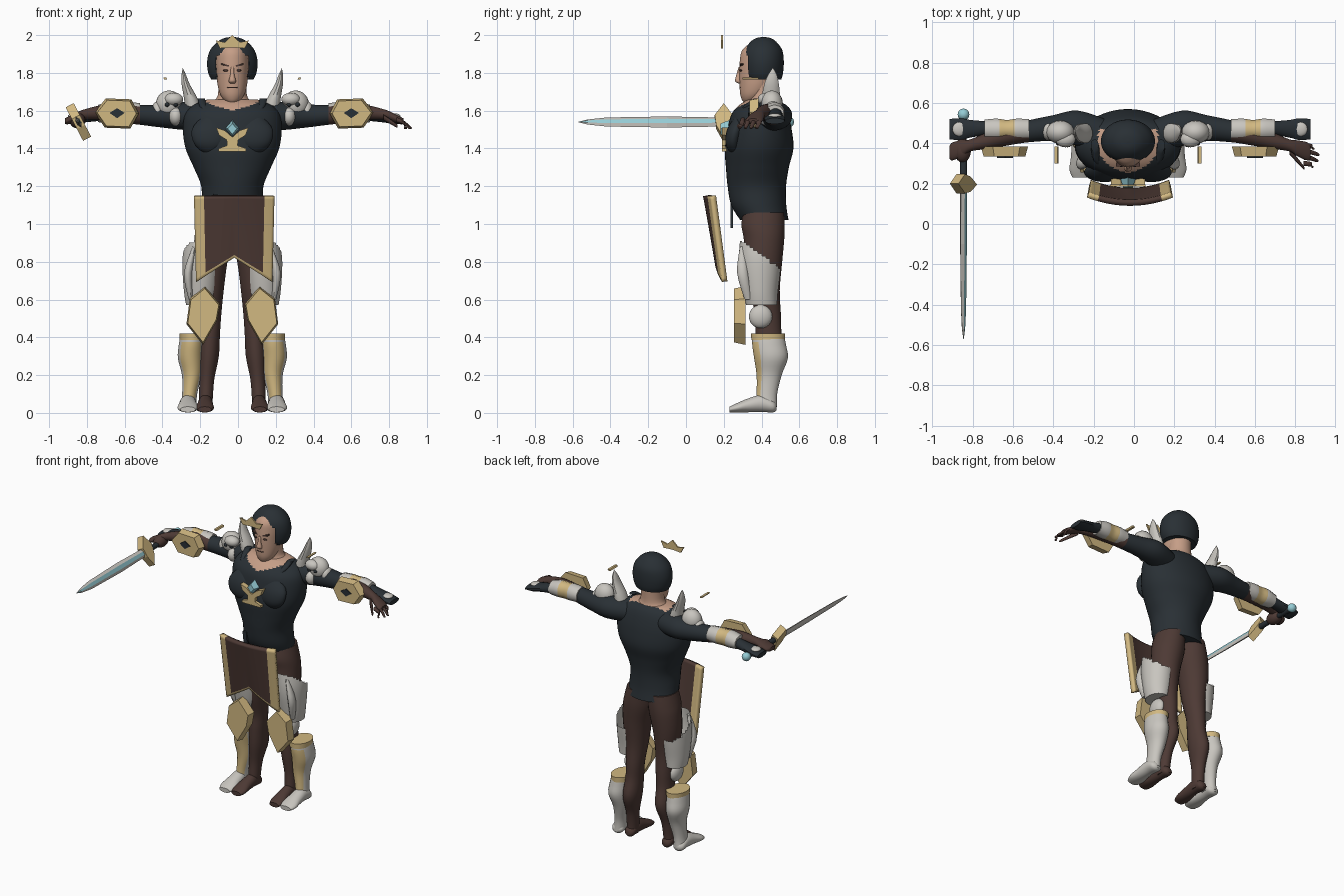
import bpy, bmesh, math
from mathutils import Vector

C = -0.03   # body centre line
A = -0.02   # arm centre line


def mat(name, r, g, b):
    m = bpy.data.materials.new(name)
    m.diffuse_color = (r, g, b, 1)
    return m


DARK = mat("dark slate", 0.022, 0.029, 0.035)
BROWN = mat("dark brown", 0.075, 0.042, 0.035)
WHITE = mat("pale plate", 0.58, 0.56, 0.52)
GOLD = mat("gold", 0.64, 0.48, 0.22)
SKIN = mat("skin", 0.56, 0.34, 0.24)
CYAN = mat("cyan gem", 0.30, 0.60, 0.66)


def finish(name, bm, mats, rule=None, smooth=True):
    bmesh.ops.recalc_face_normals(bm, faces=bm.faces)
    bm.normal_update()
    for f in bm.faces:
        f.smooth = smooth
        if rule:
            f.material_index = rule(f.calc_center_median(), f.normal)
    me = bpy.data.meshes.new(name)
    bm.to_mesh(me)
    bm.free()
    ob = bpy.data.objects.new(name, me)
    bpy.context.collection.objects.link(ob)
    for m in mats:
        me.materials.append(m)
    if smooth:
        bpy.ops.object.select_all(action='DESELECT')
        ob.select_set(True)
        bpy.context.view_layer.objects.active = ob
        bpy.ops.object.shade_smooth_by_angle(angle=math.radians(40))
    return ob


def loft(name, axis, pts, mats, rule=None, s=1, c=C, n=24, sub=4, drop=None):
    """Smooth tube of ellipses; each point is (along, centre a, centre b, radius a, radius b)."""
    rows = []
    for i in range(len(pts) - 1):
        q = [Vector(pts[max(0, min(len(pts) - 1, i + k))]) for k in (-1, 0, 1, 2)]
        for j in range(sub):
            t = j / sub
            rows.append(0.5 * (2 * q[1] + (q[2] - q[0]) * t + (2 * q[0] - 5 * q[1] + 4 * q[2] - q[3]) * t * t
                               + (3 * q[1] - q[0] - 3 * q[2] + q[3]) * t ** 3))
    rows.append(Vector(pts[-1]))
    bm = bmesh.new()
    rings = []
    for p, a, b, ra, rb in rows:
        ring = []
        for k in range(n):
            t = 2 * math.pi * (k + 0.5) / n
            co = [a + max(ra, .001) * math.cos(t), b + max(rb, .001) * math.sin(t)]
            co.insert(axis, p)
            ring.append(bm.verts.new((c + s * co[0], co[1], co[2])))
        rings.append(ring)
    for r0, r1 in zip(rings, rings[1:]):
        for k in range(n):
            bm.faces.new((r0[k], r0[(k + 1) % n], r1[(k + 1) % n], r1[k]))
    bm.faces.new(rings[0])
    bm.faces.new(rings[-1])
    if drop:
        bmesh.ops.delete(bm, geom=[f for f in bm.faces if drop(f.calc_center_median())], context='FACES')
    return finish(name, bm, mats, rule)


def ball(name, x, y, z, r, m, s=1, c=C):
    bm = bmesh.new()
    bmesh.ops.create_uvsphere(bm, u_segments=20, v_segments=12, radius=1)
    for v in bm.verts:
        v.co = (c + s * (x + v.co.x * r[0]), y + v.co.y * r[1], z + v.co.z * r[2])
    return finish(name, bm, [m])


def plate(name, outline, y0, y1, m, s=1, c=C, taper=1.0):
    """Flat outline in x and z, given thickness in y; the front can be narrower."""
    bm = bmesh.new()
    mx = sum(p[0] for p in outline) / len(outline)
    mz = sum(p[1] for p in outline) / len(outline)
    fr = [bm.verts.new((c + s * (mx + (x - mx) * taper), y0, mz + (z - mz) * taper)) for x, z in outline]
    bk = [bm.verts.new((c + s * x, y1, z)) for x, z in outline]
    n = len(outline)
    bm.faces.new(fr)
    bm.faces.new(bk[::-1])
    for i in range(n):
        bm.faces.new((fr[i], fr[(i + 1) % n], bk[(i + 1) % n], bk[i]))
    return finish(name, bm, [m], smooth=False)


# Shirt with a bare neckline
loft("shirt", 2, [(1.02, 0, .415, .168, .128), (1.1, 0, .385, .165, .146), (1.2, 0, .375, .165, .155),
                  (1.3, 0, .378, .205, .167), (1.4, 0, .387, .248, .182), (1.5, 0, .39, .262, .17),
                  (1.58, 0, .39, .25, .15), (1.63, 0, .40, .205, .118), (1.66, 0, .41, .13, .08)],
     [DARK, SKIN], lambda p, n: int(p.z > 1.595 + abs(p.x - C) * .35 and abs(p.x - C) < .15 and p.y < .47),
     n=48, sub=6)
# Raised shirt seams
for s in (1, -1):
    loft("shirt_panel", 2, [(1.36, .11, .27, .02, .02), (1.42, .115, .25, .085, .04),
                            (1.5, .115, .262, .1, .045), (1.57, .11, .29, .05, .03)], [DARK], s=s)
    loft("collar_ridge", 2, [(1.56, .10, .285, .02, .02), (1.62, .15, .325, .022, .025),
                             (1.665, .165, .39, .02, .03)], [DARK], s=s, n=12)
plate("hanging_strap", [(-.1, 1.16), (-.07, 1.16), (-.06, .98), (-.08, .98)], .235, .25, DARK)

# Head, neck and face
loft("neck", 2, [(1.58, 0, .41, .15, .09), (1.635, 0, .415, .115, .085), (1.68, 0, .41, .078, .075),
                 (1.78, 0, .41, .075, .075)], [SKIN])
loft("head", 2, [(1.645, 0, .33, .025, .025), (1.66, 0, .343, .046, .048), (1.69, 0, .36, .066, .074),
                 (1.74, 0, .375, .079, .092), (1.8, 0, .385, .084, .104), (1.86, 0, .39, .086, .106),
                 (1.92, 0, .395, .078, .098), (1.965, 0, .4, .04, .05)], [SKIN], n=32)
loft("nose", 2, [(1.745, 0, .285, .014, .01), (1.757, 0, .277, .02, .018), (1.79, 0, .28, .011, .014),
                 (1.83, 0, .288, .009, .01)], [SKIN], n=12)
ball("mouth", 0, .289, 1.723, (.028, .007, .005), BROWN)
for s in (1, -1):
    ball("eye", .034, .29, 1.813, (.015, .007, .006), BROWN, s)
    plate("eyebrow", [(.014, 1.83), (.06, 1.844), (.06, 1.851), (.014, 1.84)], .285, .305, BROWN, s)
loft("helmet", 2, [(1.765, 0, .41, .112, .095), (1.8, 0, .41, .128, .104), (1.86, 0, .41, .134, .108),
                   (1.92, 0, .41, .118, .1), (1.965, 0, .41, .078, .068), (1.985, 0, .41, .04, .036),
                   (1.99, 0, .41, .0, .0)], [DARK], n=40,
     drop=lambda p: p.y < .36 and abs(p.x - C) < .084 and p.z < 1.925 - abs(p.x - C) * .4)
plate("tiara", [(-.088, 1.972), (-.04, 1.962), (0, 2.0), (.04, 1.962), (.088, 1.972), (.065, 1.93),
                (0, 1.935), (-.065, 1.93)], .185, .195, GOLD)

# Chest emblem
plate("emblem", [(-.085, 1.51), (-.04, 1.495), (0, 1.46), (.04, 1.495), (.085, 1.51), (.07, 1.47),
                 (.03, 1.445), (.028, 1.415), (.072, 1.4), (.072, 1.385), (-.072, 1.385), (-.072, 1.4),
                 (-.028, 1.415), (-.03, 1.445), (-.07, 1.47)], .19, .235, GOLD)
plate("emblem_gem", [(-.04, 1.505), (0, 1.55), (.04, 1.505), (0, 1.455)], .182, .23, CYAN, taper=.6)

# Curved apron with a gold border
bm = bmesh.new()
NU, NV = 32, 24
grid = []
for i in range(NU + 1):
    u = 2 * i / NU - 1
    low = .825 - .13 * abs(u)
    grid.append([bm.verts.new((-.02 + u * (.208 - .01 * j / NV), .105 + .04 * u * u + .06 * j / NV,
                               1.15 + (low - 1.15) * j / NV)) for j in range(NV + 1)])
for i in range(NU):
    for j in range(NV):
        f = bm.faces.new((grid[i][j], grid[i + 1][j], grid[i + 1][j + 1], grid[i][j + 1]))
        f.material_index = int(i < 4 or i >= NU - 4 or j == NV - 1)
apron = finish("apron", bm, [BROWN, GOLD])
sol = apron.modifiers.new("thickness", 'SOLIDIFY')
sol.thickness = .03
sol.offset = 0

for s, side in ((1, "left_"), (-1, "right_")):
    # Leg and foot
    loft(side + "leg", 2, [(1.06, .08, .41, .09, .11), (.99, .09, .408, .1, .115), (.92, .1, .413, .102, .108),
                           (.8, .115, .41, .09, .1), (.65, .115, .415, .07, .082), (.52, .115, .435, .057, .068),
                           (.42, .118, .437, .053, .07), (.3, .125, .45, .054, .08), (.18, .135, .435, .04, .052),
                           (.08, .14, .425, .037, .045), (.02, .142, .425, .035, .045)], [BROWN], s=s)
    foot = [(.48, .142, .03, .015, .015), (.46, .142, .035, .035, .033), (.4, .142, .05, .038, .045),
            (.33, .144, .04, .042, .037), (.27, .146, .027, .048, .025), (.23, .146, .018, .035, .015)]
    loft(side + "foot", 1, foot, [BROWN], s=s)
    # Boot set outside the leg, with gold front and rim
    loft(side + "boot", 2, [(.41, .213, .435, .062, .085), (.36, .218, .44, .066, .09), (.29, .222, .45, .067, .09),
                            (.2, .215, .44, .052, .067), (.1, .226, .428, .04, .055), (.03, .232, .425, .042, .058)],
         [WHITE, GOLD], lambda p, n: int(n.y < -.55 and .07 < p.z < .37), s=s)
    loft(side + "boot_rim", 2, [(.385, .213, .435, .066, .09), (.42, .213, .435, .067, .091)], [GOLD], s=s, sub=1)
    loft(side + "boot_foot", 1, [(p, .235, z, ra * 1.15, rb) for p, a, z, ra, rb in foot], [WHITE], s=s)
    # Thigh guard, cut lower at the back
    loft(side + "thigh_guard", 2, [(.57, .175, .40, .07, .082), (.64, .168, .395, .088, .092),
                                   (.75, .166, .392, .098, .108), (.83, .166, .392, .097, .112),
                                   (.91, .16, .385, .088, .1)], [WHITE], s=s, n=32, sub=6,
         drop=lambda p: p.z > .92 - (p.y - .28) * .7)
    loft(side + "thigh_ridge", 2, [(.6, .22, .33, .012, .02), (.74, .235, .3, .022, .03),
                                   (.88, .2, .3, .01, .015)], [WHITE], s=s, n=12)
    ball(side + "knee_side", .172, .395, .51, (.035, .062, .062), WHITE, s)
    # Knee pad
    plate(side + "knee_pad", [(.145, .67), (.225, .605), (.243, .47), (.155, .36), (.08, .49), (.065, .575)],
          .255, .315, GOLD, s, taper=.92)

    # Sleeve and forearm
    loft(side + "arm", 0, [(.12, .43, 1.565, .09, .075), (.26, .475, 1.572, .088, .075), (.38, .475, 1.572, .065, .062),
                           (.5, .46, 1.578, .055, .053), (.6, .44, 1.587, .05, .05), (.7, .415, 1.59, .042, .04),
                           (.79, .39, 1.58, .03, .028), (.83, .375, 1.568, .04, .025), (.88, .36, 1.548, .045, .02),
                           (.895, .355, 1.545, .03, .014)], [DARK, BROWN], lambda p, n: int(abs(p.x - A) > .5), s, A)
    # Shoulder guard with horn and eye sockets
    ball(side + "shoulder_guard", .335, .455, 1.635, (.07, .058, .072), WHITE, s)
    ball(side + "shoulder_brow", .31, .42, 1.66, (.05, .04, .035), WHITE, s)
    ball(side + "shoulder_jaw", .30, .43, 1.57, (.038, .05, .05), WHITE, s)
    ball(side + "shoulder_spur", .395, .46, 1.60, (.032, .045, .05), WHITE, s)
    for x in (.3, .345):
        ball(side + "socket", x, .402, 1.632, (.013, .014, .012), DARK, s)
    loft(side + "horn", 2, [(1.6, .205, .45, .045, .05), (1.67, .222, .45, .036, .05), (1.74, .247, .453, .022, .04),
                            (1.79, .257, .458, .012, .024), (1.825, .262, .46, 0, .002)], [WHITE], s=s, n=12)
    plate(side + "loose_trim", [(.36, 1.765), (.365, 1.775), (.35, 1.775), (.345, 1.765)], .3, .385, GOLD, s)
    # Bracer, gauntlet and forearm shield
    loft(side + "bracer", 0, [(.5, .468, 1.59, .054, .05), (.56, .468, 1.59, .057, .056), (.61, .468, 1.59, .05, .056),
                              (.66, .468, 1.59, .057, .056), (.72, .468, 1.585, .052, .046)],
         [WHITE, GOLD], lambda p, n: int(abs(abs(p.x - A) - .61) < .04), s, A, n=10)
    loft(side + "gauntlet", 0, [(.71, .475, 1.58, .035, .035), (.79, .472, 1.565, .045, .028),
                                (.84, .47, 1.555, .056, .026), (.895, .47, 1.545, .052, .016)],
         [DARK], None, s, A, n=12)
    ball(side + "gauntlet_plate", .845, .47, 1.572, (.035, .035, .014), WHITE, s, A)
    hexa = [(.505, 1.585), (.545, 1.66), (.68, 1.665), (.74, 1.59), (.685, 1.51), (.55, 1.505)]
    plate(side + "arm_shield", hexa, .335, .385, GOLD, s, A, taper=.88)
    plate(side + "shield_gem", [(.58, 1.588), (.62, 1.613), (.66, 1.588), (.62, 1.56)], .328, .336, DARK, s, A)

# Open hand: four fingers and a thumb
for i in range(4):
    y = .395 - .03 * i
    tip = (.915, .94, .935, .91)[i]
    loft("finger", 0, [(.86, y - .004, 1.552, .013, .013), (.9, y - .01, 1.535, .012, .011),
                       (tip - .01, y - .02, 1.512, .009, .009), (tip, y - .022, 1.508, .003, .003)],
         [BROWN], c=A, n=10)
loft("thumb", 0, [(.79, .36, 1.565, .016, .015), (.83, .315, 1.54, .014, .013), (.86, .28, 1.52, .009, .009),
                  (.865, .275, 1.517, .003, .003)], [BROWN], c=A, n=10)
# Fist around the sword grip
ball("fist", .83, .365, 1.548, (.042, .06, .042), BROWN, -1, A)

# Sword, modelled upright then tilted around its length
TILT, SX, SZ = -.48, -.845, 1.54


def tilt(ob):
    ob.rotation_euler = (0, TILT, 0)
    ob.location = (SX, 0, SZ)


bm = bmesh.new()
rings = []
for y, w, t in ((.18, .027, .013), (-.1, .033, .012), (-.42, .027, .009), (-.52, .015, .006), (-.57, .001, .001)):
    rings.append([bm.verts.new((x * t, y, z * w)) for x, z in
                  ((0, 1), (1, .4), (1, -.4), (0, -1), (-1, -.4), (-1, .4))])
for a, b in zip(rings, rings[1:]):
    for k in range(6):
        bm.faces.new((a[k], a[(k + 1) % 6], b[(k + 1) % 6], b[k])).material_index = int(k == 1)
bm.faces.new(rings[0])
bm.faces.new(rings[-1])
tilt(finish("sword_blade", bm, [WHITE, CYAN], smooth=False))
bm = bmesh.new()
outline = ((.2, .1), (.247, .03), (.235, -.03), (.195, -.1), (.16, -.03), (.152, .03))
ends = [[bm.verts.new((x, y, z)) for y, z in outline] for x in (-.024, .024)]
bm.faces.new(ends[0])
bm.faces.new(ends[1])
for k in range(6):
    bm.faces.new((ends[0][k], ends[0][(k + 1) % 6], ends[1][(k + 1) % 6], ends[1][k]))
tilt(finish("sword_guard", bm, [GOLD], smooth=False))
loft("sword_grip", 1, [(.23, SX, SZ, .019, .019), (.38, SX, SZ, .016, .016), (.53, SX, SZ, .018, .018)],
     [DARK], c=0, n=12)
ball("pommel", SX, .543, SZ, (.029, .029, .029), CYAN, c=0)
